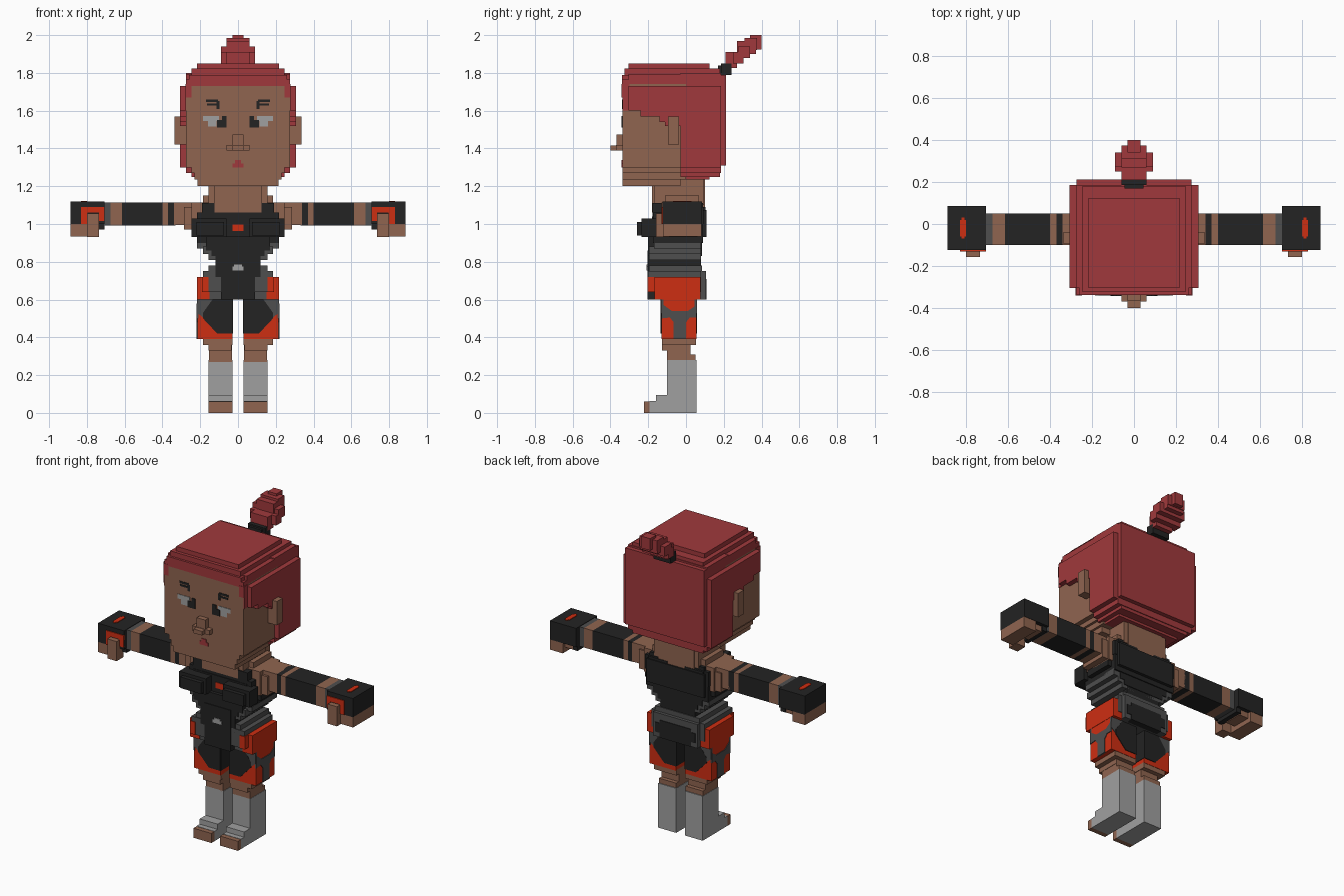
import bpy, bmesh


def mat(name, rgb):
    m = bpy.data.materials.new(name)
    lin = [(c / 255 / 12.92) if c < 10 else ((c / 255 + 0.055) / 1.055) ** 2.4 for c in rgb]
    m.diffuse_color = (*lin, 1)
    return m


SKIN = mat("skin", (144, 101, 80))
HAIR = mat("hair_red", (160, 57, 60))
BLACK = mat("black_cloth", (35, 35, 35))
GREY = mat("dark_grey_cloth", (78, 78, 78))
SOCK = mat("light_grey", (160, 160, 160))
RED = mat("bright_red", (206, 46, 18))


def finish(bm, name, m):
    bmesh.ops.recalc_face_normals(bm, faces=bm.faces)
    me = bpy.data.meshes.new(name)
    bm.to_mesh(me)
    bm.free()
    me.materials.append(m)
    ob = bpy.data.objects.new(name, me)
    bpy.context.collection.objects.link(ob)


def boxes(name, m, items, mirror=False):
    """Boxes as (x0, x1, y0, y1, z0, z1), optionally repeated on -x."""
    bm = bmesh.new()
    if mirror:
        items = items + [(-b[1], -b[0], *b[2:]) for b in items]
    for x0, x1, y0, y1, z0, z1 in items:
        vs = bmesh.ops.create_cube(bm, size=1)["verts"]
        for v in vs:
            v.co = ((x0, x1)[v.co.x > 0], (y0, y1)[v.co.y > 0], (z0, z1)[v.co.z > 0])
    finish(bm, name, m)


def mid(name, m, items):
    """Centred boxes as (half width, y0, y1, z0, z1)."""
    boxes(name, m, [(-b[0], b[0], *b[1:]) for b in items])


def panel(name, m, pts, axis, spans):
    """Flat polygon panels, mirrored; pts are (x, z) for axis y or (y, z) for axis x."""
    bm = bmesh.new()
    for s in (1, -1):
        for a, b in spans:
            if axis == "y":
                rings = [[bm.verts.new((s * p, d, z)) for p, z in pts] for d in (a, b)]
            else:
                rings = [[bm.verts.new((s * d, p, z)) for p, z in pts] for d in (a, b)]
            n = len(pts)
            bm.faces.new(rings[0])
            bm.faces.new(rings[1])
            for i in range(n):
                j = (i + 1) % n
                bm.faces.new((rings[0][i], rings[0][j], rings[1][j], rings[1][i]))
    finish(bm, name, m)


# Head
mid("face", SKIN, [(.275, -.337, 0, 1.30, 1.74), (.245, -.337, 0, 1.27, 1.32),
                   (.23, -.337, 0, 1.235, 1.28), (.215, -.337, -.03, 1.20, 1.24)])
mid("nose", SKIN, [(.06, -.37, -.33, 1.388, 1.418), (.03, -.368, -.33, 1.41, 1.475),
                   (.03, -.40, -.33, 1.39, 1.416)])
boxes("ears", SKIN, [(.27, .337, -.095, -.038, 1.42, 1.57)], True)
mid("hair_back", HAIR, [(.307, -.03, .185, 1.30, 1.73), (.275, -.03, .212, 1.31, 1.79),
                        (.275, -.03, .185, 1.27, 1.80), (.245, -.03, .18, 1.25, 1.80),
                        (.215, -.03, .125, 1.235, 1.80)])
mid("hair_top", HAIR, [(.275, -.339, .212, 1.73, 1.765), (.26, -.339, .212, 1.76, 1.79),
                       (.275, -.305, .185, 1.76, 1.793), (.245, -.325, .18, 1.78, 1.822),
                       (.217, -.305, .125, 1.81, 1.85)])
boxes("hair_sides", HAIR, [(.26, .307, -.305, -.24, 1.60, 1.73), (.26, .307, -.24, -.14, 1.57, 1.73),
                           (.26, .307, -.14, -.11, 1.54, 1.73), (.26, .307, -.11, -.03, 1.52, 1.73),
                           (.27, .279, -.336, -.30, 1.60, 1.73),
                           (.247, .279, -.341, -.30, 1.67, 1.74)], True)

# Ponytail
mid("hair_tie", BLACK, [(.06, .185, .24, 1.79, 1.85), (.045, .17, .23, 1.80, 1.84)])
mid("ponytail", HAIR, [(.06, .21, .27, 1.825, 1.91), (.09, .25, .305, 1.85, 1.91),
                       (.09, .275, .34, 1.88, 1.94), (.06, .27, .37, 1.90, 1.97),
                       (.06, .31, .375, 1.92, 1.985), (.03, .34, .40, 1.925, 2.0)])

# Face details
boxes("eye_whites", SOCK, [(.10, .185, -.340, -.33, 1.545, 1.573), (.115, .16, -.340, -.33, 1.515, 1.546)], True)
boxes("pupils", BLACK, [(.06, .112, -.342, -.33, 1.51, 1.55), (.06, .085, -.342, -.33, 1.55, 1.573)], True)
boxes("eyebrows", BLACK, [(.105, .17, -.340, -.33, 1.645, 1.658), (.10, .165, -.340, -.33, 1.627, 1.638),
                          (.098, .113, -.340, -.33, 1.61, 1.65)], True)
mid("lips", HAIR, [(.03, -.341, -.33, 1.298, 1.32), (.016, -.341, -.33, 1.31, 1.338)])

# Neck and shoulders
mid("neck", SKIN, [(.155, -.17, .095, 1.10, 1.24), (.125, -.18, .10, 1.06, 1.235),
                   (.185, -.11, .07, 1.09, 1.15)])
boxes("shoulders", SKIN, [(.15, .245, -.13, .07, .965, 1.115), (.19, .285, -.115, .06, .97, 1.09),
                          (.24, .34, -.10, .05, .995, 1.115)], True)

# Torso
mid("chest", BLACK, [(.217, -.175, .09, .90, 1.06), (.185, -.18, .105, .93, 1.04),
                     (.245, -.12, .06, .93, .99)])
boxes("straps", BLACK, [(.125, .19, -.177, .09, 1.04, 1.112), (.06, .19, .05, .103, 1.03, 1.09),
                        (.19, .22, -.10, .092, 1.0, 1.09)], True)
mid("back_panel", BLACK, [(.20, .08, .109, .93, 1.075)])
boxes("bust", BLACK, [(.06, .245, -.235, -.15, .93, 1.03), (.075, .22, -.26, -.2, .94, 1.01)], True)
mid("chest_gem", RED, [(.03, -.183, -.16, .962, .998)])
mid("waist_sides", GREY, [(.217, -.17, .08, .87, .91), (.185, -.195, .08, .84, .88),
                          (.155, -.195, .08, .81, .85)])
mid("waist", BLACK, [(.12, -.2, .08, .72, .88), (.17, -.2, .084, .86, .935),
                     (.14, -.2, .084, .83, .87)])
mid("hips", GREY, [(.185, -.20, .08, .64, .75), (.155, -.165, .105, .60, .75),
                   (.155, -.195, .085, .74, .78)])
mid("front_panel", BLACK, [(.09, -.204, -.1, .60, .86)])
boxes("seat_panel", BLACK, [(0, .14, .07, .109, .63, .69), (0, .11, .07, .109, .60, .71)], True)
mid("belt_buckle", SOCK, [(.03, -.209, -.19, .755, .775), (.02, -.209, -.19, .77, .786)])
boxes("hip_pads", RED, [(.15, .217, -.167, .077, .60, .72)], True)
boxes("hip_front_trim", RED, [(.155, .19, -.204, -.16, .64, .72)], True)

# Shorts
boxes("shorts", RED, [(.03, .215, -.13, .055, .39, .605)], True)
panel("shorts_black_panels", BLACK, [(.03, .42), (.11, .42), (.185, .5), (.185, .53), (.135, .6), (.03, .6)],
      "y", [(-.134, -.12), (.045, .059)])
panel("shorts_grey_panels", GREY, [(.185, .505), (.216, .53), (.216, .6), (.135, .6), (.185, .53)],
      "y", [(-.133, -.12), (.045, .058)])
panel("shorts_side_panels", GREY, [(-.065, .39), (0, .39), (0, .48), (.02, .505), (.056, .505), (.056, .57),
                                   (.01, .54), (-.075, .54), (-.131, .58), (-.131, .50), (-.085, .505),
                                   (-.065, .48)], "x", [(.21, .219)])
boxes("shorts_inner_panels", BLACK, [(.027, .04, -.13, .055, .42, .6)], True)

# Legs and feet
boxes("knees", SKIN, [(.03, .185, -.128, .053, .36, .395), (.035, .155, -.128, .02, .33, .37),
                      (.033, .153, -.10, .05, .27, .31), (.033, .153, -.10, .025, .30, .37)], True)
boxes("socks", SOCK, [(.03, .155, -.10, .055, .0, .28), (.03, .155, -.16, -.08, .0, .095),
                      (.03, .155, -.192, -.1, .0, .062)], True)
boxes("toes", SKIN, [(.03, .155, -.222, -.19, .0, .06)], True)

# Arms: colour bands along the sleeve
bands = [(.33, .37, BLACK), (.37, .40, SKIN), (.40, .615, BLACK), (.615, .675, SKIN), (.675, .71, GREY)]
for i, (a, b, m) in enumerate(bands):
    boxes(f"arm_band_{i + 1}", m, [(a, b, -.10, .05, .993, 1.115)], True)

# Gloves and hands
boxes("gloves", BLACK, [(.706, .888, -.125, .085, 1.0, 1.118), (.706, .74, -.10, .07, .97, 1.01)], True)
boxes("glove_front_trim", RED, [(.706, .83, -.130, -.12, 1.06, 1.09), (.706, .737, -.130, -.12, 1.015, 1.07),
                                (.797, .83, -.130, -.12, 1.0, 1.07)], True)
boxes("glove_top_marks", RED, [(.80, .83, -.06, .02, 1.11, 1.122), (.807, .823, -.07, .03, 1.11, 1.122)], True)
boxes("fingers", SKIN, [(.80, .888, -.123, .083, .935, 1.003), (.735, .81, -.06, .06, .965, 1.003)], True)
boxes("thumbs", SKIN, [(.735, .80, -.158, -.09, .932, 1.055)], True)
